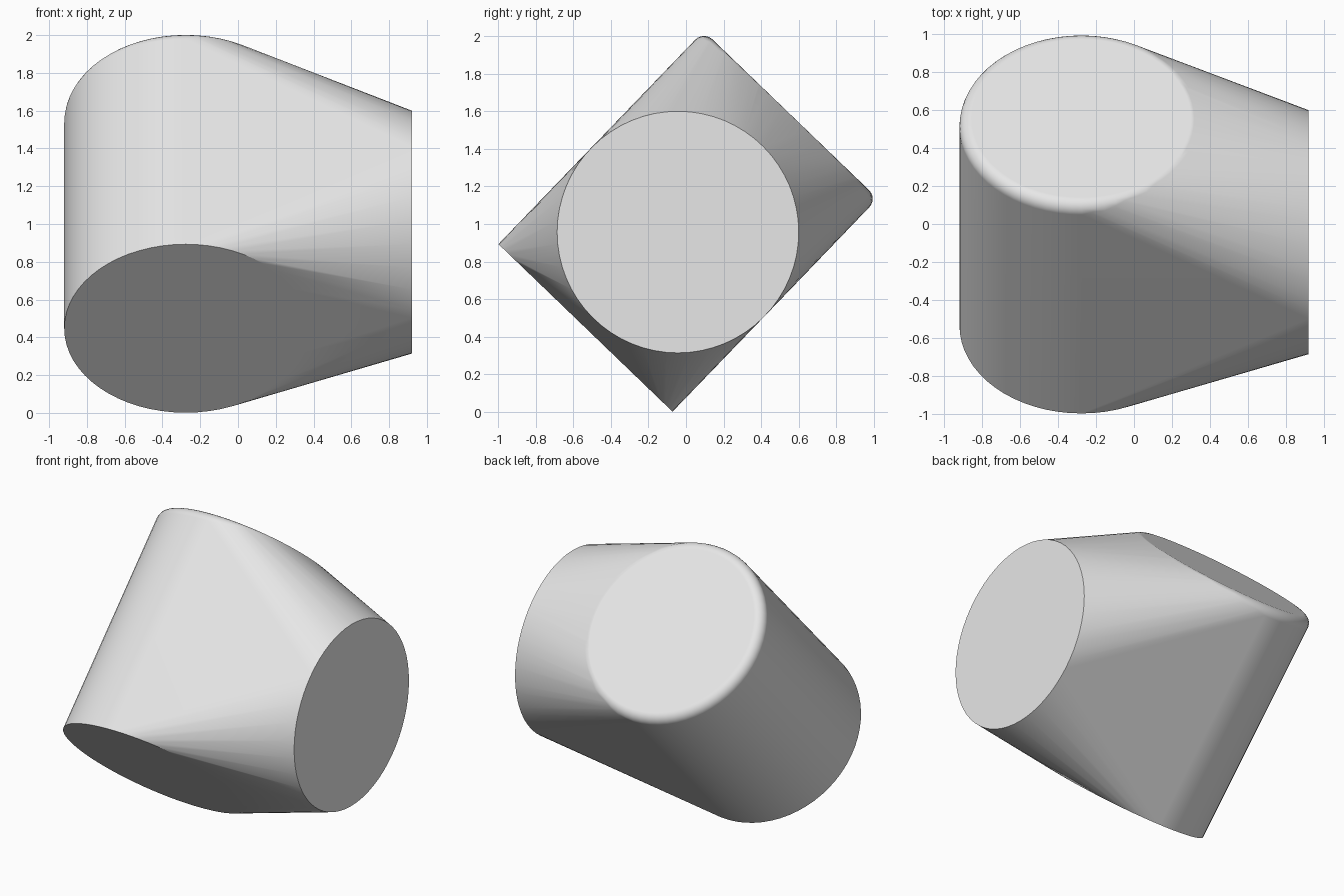
import bpy, bmesh
from math import sin, cos, pi, radians
from mathutils import Vector

cube = bpy.data.objects.get("Cube")
if cube:
    bpy.data.objects.remove(cube, do_unlink=True)

SEGMENTS = 64
RADIUS = 0.643
LENGTH = 1.575
FILLET = 0.065

grey = bpy.data.materials.new("light grey")
grey.use_nodes = True
colour = (0.8, 0.8, 0.8, 1)
grey.diffuse_color = colour
grey.node_tree.nodes["Principled BSDF"].inputs["Base Color"].default_value = colour

bm = bmesh.new()


def add_ring(centre, u, v, radius):
    for i in range(SEGMENTS):
        a = 2 * pi * i / SEGMENTS
        bm.verts.new(centre + radius * (cos(a) * u + sin(a) * v))


# Tilted cylinder: sharp lower disc, rounded upper rim
x_axis = Vector((1, 0, 0))
axis = Vector((0, 0.694, 0.721)).normalized()
across = axis.cross(x_axis)
base = Vector((-0.277, -0.535, 0.447))
add_ring(base, x_axis, across, RADIUS)
STEPS = 6
for k in range(STEPS + 1):
    t = pi / 2 * k / STEPS
    height = LENGTH - FILLET * (1 - sin(t))
    add_ring(base + axis * height, x_axis, across, RADIUS - FILLET * (1 - cos(t)))

# Upright side disc
add_ring(Vector((0.92, -0.043, 0.957)), Vector((0, 1, 0)), Vector((0, 0, 1)), RADIUS)

# Stretch one skin over all the discs
result = bmesh.ops.convex_hull(bm, input=bm.verts[:])
loose = [v for v in bm.verts if not v.link_faces]
bmesh.ops.delete(bm, geom=loose, context='VERTS')
bmesh.ops.dissolve_limit(bm, angle_limit=radians(0.3), verts=bm.verts[:], edges=bm.edges[:])
bmesh.ops.recalc_face_normals(bm, faces=bm.faces[:])

mesh = bpy.data.meshes.new("blended_body")
bm.to_mesh(mesh)
bm.free()
mesh.materials.append(grey)
body = bpy.data.objects.new("blended_body", mesh)
bpy.context.collection.objects.link(body)

bpy.ops.object.select_all(action='DESELECT')
body.select_set(True)
bpy.context.view_layer.objects.active = body
bpy.ops.object.shade_smooth_by_angle(angle=radians(20))
# Keep the large flat areas evenly shaded
weighted = body.modifiers.new("even_shading", 'WEIGHTED_NORMAL')
weighted.keep_sharp = True
